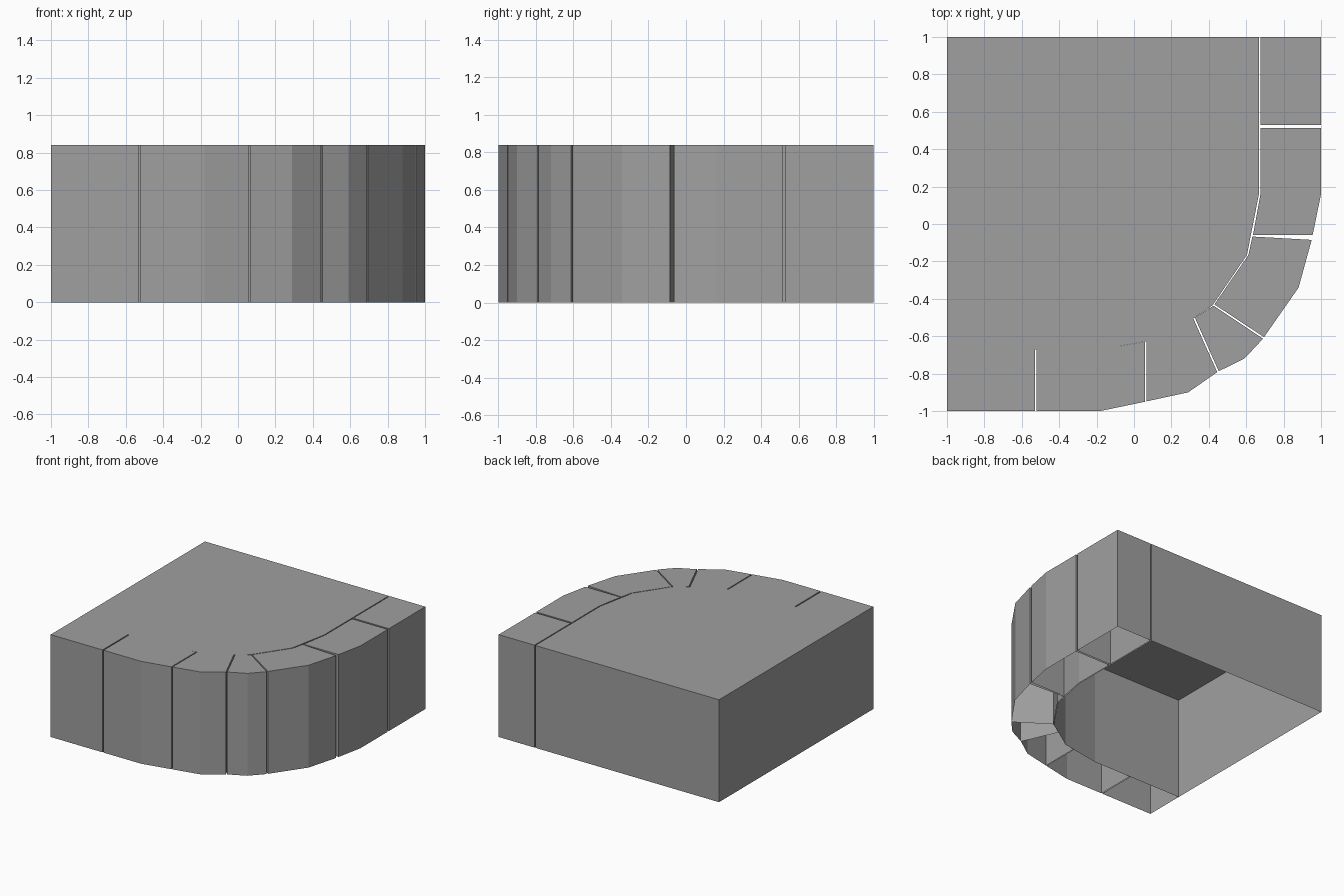
import bpy
import bmesh

if "Cube" in bpy.data.objects:
    bpy.data.objects.remove(bpy.data.objects["Cube"])

HEIGHT = 0.84

stone = bpy.data.materials.new("grey stone")
stone.use_nodes = True
stone.diffuse_color = (0.35, 0.35, 0.35, 1)
stone.node_tree.nodes["Principled BSDF"].inputs["Base Color"].default_value = stone.diffuse_color


def open_prism(name, outline):
    """Counter-clockwise outline with a lid and walls, open underneath."""
    bm = bmesh.new()
    low = [bm.verts.new((x, y, 0)) for x, y in outline]
    high = [bm.verts.new((x, y, HEIGHT)) for x, y in outline]
    bm.faces.new(high)
    for i in range(len(outline)):
        j = (i + 1) % len(outline)
        bm.faces.new((low[i], low[j], high[j], high[i]))
    mesh = bpy.data.meshes.new(name)
    bm.to_mesh(mesh)
    bm.free()
    mesh.materials.append(stone)
    obj = bpy.data.objects.new(name, mesh)
    bpy.context.collection.objects.link(obj)


# Pavement slab with its rounded corner
open_prism("pavement_slab", [
    (-1, 1), (-1, -0.67), (-0.18, -0.67), (0.16, -0.612),
    (0.42, -0.435), (0.604, -0.165), (0.668, 0.16), (0.668, 1)])

# Kerb stones: outer edge from front left round to the back, then inner edge
kerb_stones = {
    "front_kerb_end": [(-1, -1), (-0.53, -1), (-0.53, -0.67), (-1, -0.67)],
    "front_kerb": [(-0.52, -1), (-0.18, -1), (0.06, -0.95),
                   (0.06, -0.63), (-0.18, -0.67), (-0.52, -0.67)],
    "front_corner_kerb": [(0.068, -0.948), (0.29, -0.9), (0.445, -0.792),
                          (0.317, -0.505), (0.16, -0.61), (0.068, -0.626)],
    "corner_kerb": [(0.453, -0.787), (0.59, -0.72), (0.69, -0.613),
                    (0.425, -0.437), (0.325, -0.5)],
    "side_corner_kerb": [(0.695, -0.605), (0.88, -0.34), (0.95, -0.085),
                         (0.633, -0.067), (0.612, -0.165), (0.43, -0.43)],
    "side_kerb": [(0.955, -0.06), (1, 0.16), (1, 0.513),
                  (0.676, 0.513), (0.676, 0.16), (0.636, -0.06)],
    "side_kerb_end": [(1, 0.528), (1, 1), (0.676, 1), (0.676, 0.528)],
}
for name, outline in kerb_stones.items():
    open_prism(name, outline)
